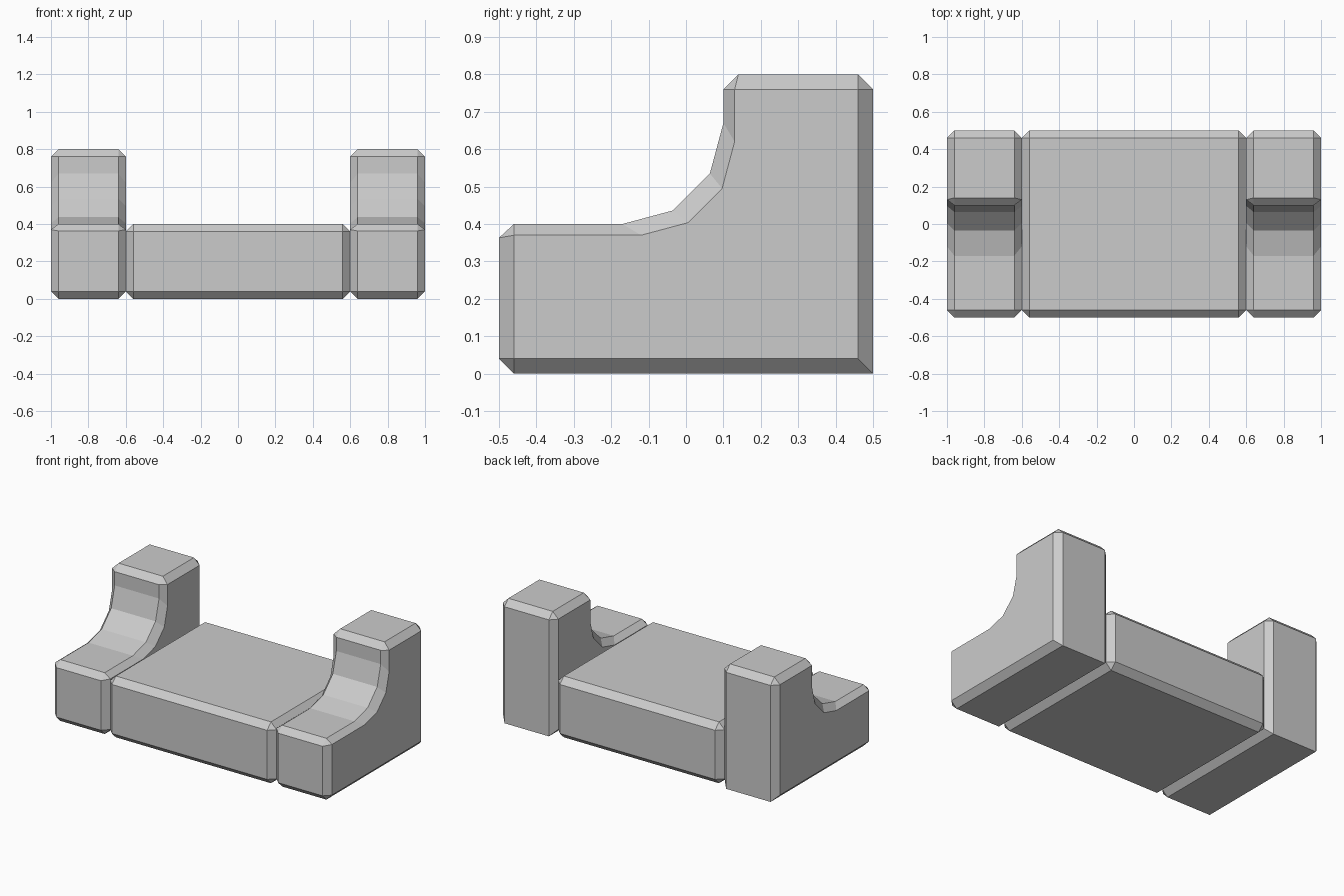
import bpy, bmesh
from math import sin, cos, radians

if "Cube" in bpy.data.objects:
    bpy.data.objects.remove(bpy.data.objects["Cube"])

C = 0.04  # chamfer width


def finish(bm, name):
    bmesh.ops.recalc_face_normals(bm, faces=bm.faces)
    mesh = bpy.data.meshes.new(name)
    bm.to_mesh(mesh)
    bm.free()
    obj = bpy.data.objects.new(name, mesh)
    bpy.context.collection.objects.link(obj)


def arc(cy, cz, r):
    """Concave quarter arc in three segments, top to bottom."""
    return [(cy + r * cos(radians(a)), cz - r * sin(radians(a))) for a in (0, 30, 60, 90)]


# Stepped side profile (y, z): flat-side point, then its chamfered rim point(s)
profile = [
    ((-.46, C), [(-.5, C), (-.46, 0)]),
    ((.46, C), [(.5, 0)]),
    ((.46, .76), [(.5, .76), (.46, .8)]),
    ((.13, .76), [(.14, .8), (.1, .76)]),
]
profile += [(i, [o]) for i, o in zip(arc(-.12, .62, .25), arc(-.17, .67, .27))]
profile += [((-.46, .37), [(-.46, .4), (-.5, .363)])]


def side_block(name, s):
    bm = bmesh.new()
    rims = []
    for x_flat, x_rim in ((.6, .6 + C), (1, 1 - C)):
        flat = [bm.verts.new((s * x_flat, *i)) for i, _ in profile]
        rim = [[bm.verts.new((s * x_rim, *p)) for p in o] for _, o in profile]
        bm.faces.new(flat)
        for k, v in enumerate(flat):
            n = (k + 1) % len(flat)
            bm.faces.new((v, flat[n], rim[n][0], rim[k][-1]))
            if len(rim[k]) == 2:
                bm.faces.new((v, rim[k][1], rim[k][0]))
        rims.append([v for pts in rim for v in pts])
    # Wall between the two rims
    a, b = rims
    for k in range(len(a)):
        n = (k + 1) % len(a)
        bm.faces.new((a[k], a[n], b[n], b[k]))
    finish(bm, name)


side_block("left_side_block", -1)
side_block("right_side_block", 1)

# Chamfered centre slab
bm = bmesh.new()
bmesh.ops.create_cube(bm, size=1)
for v in bm.verts:
    v.co = (v.co.x * 1.2, v.co.y, (v.co.z + .5) * .4)
bmesh.ops.bevel(bm, geom=bm.edges[:], offset=C, offset_type='OFFSET', segments=1,
                profile=0.5, affect='EDGES')
finish(bm, "centre_slab")
